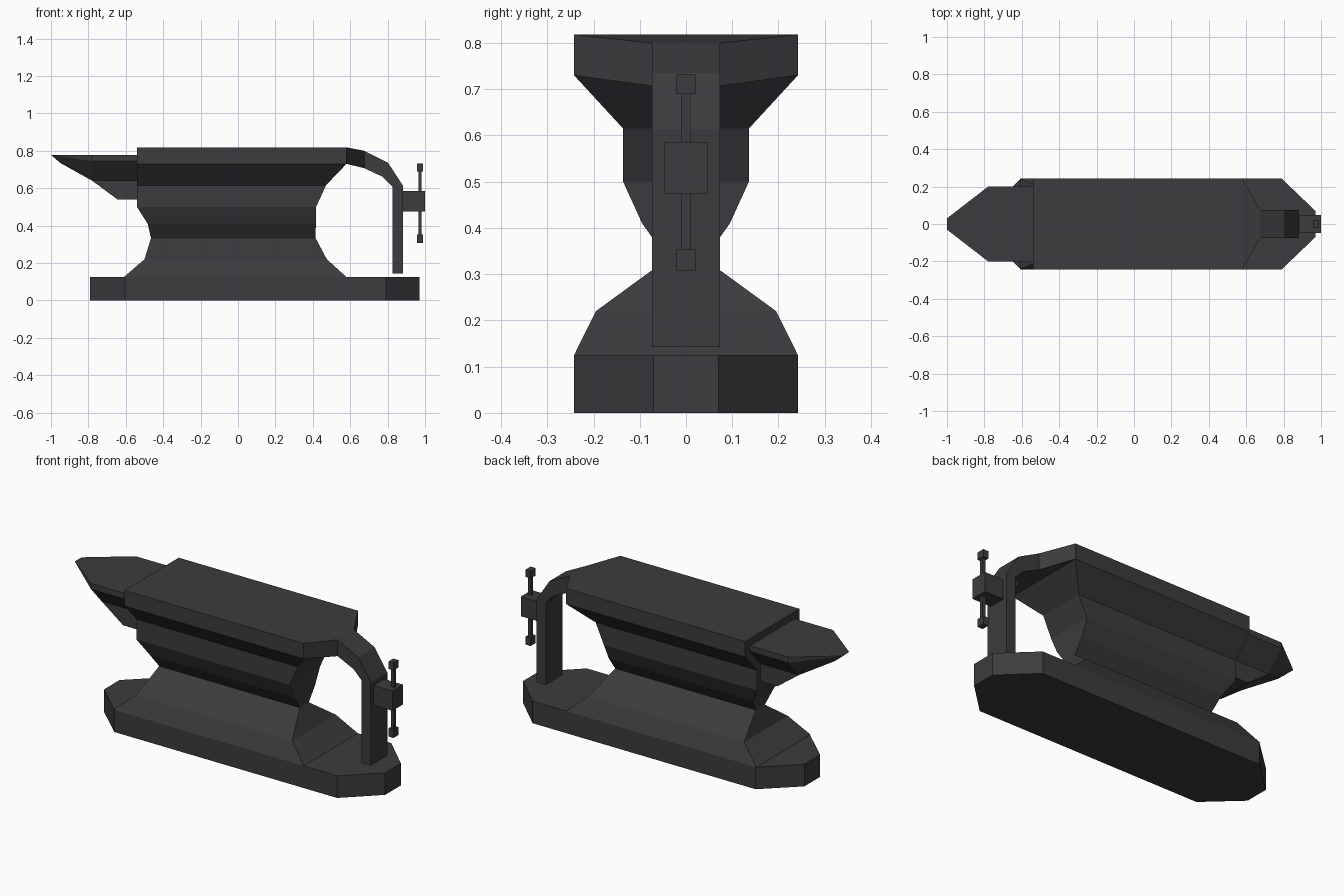
import bpy, bmesh

if "Cube" in bpy.data.objects:
    bpy.data.objects.remove(bpy.data.objects["Cube"])

mat = bpy.data.materials.new("dark_iron")
mat.diffuse_color = (0.045, 0.043, 0.047, 1)
mat.use_nodes = True
mat.node_tree.nodes["Principled BSDF"].inputs["Base Color"].default_value = mat.diffuse_color


def finish(name, bm):
    bmesh.ops.recalc_face_normals(bm, faces=bm.faces)
    me = bpy.data.meshes.new(name)
    bm.to_mesh(me)
    bm.free()
    me.materials.append(mat)
    ob = bpy.data.objects.new(name, me)
    bpy.context.collection.objects.link(ob)
    return ob


def loft(name, rings):
    """Skin a row of matching closed rings and cap both ends."""
    bm = bmesh.new()
    vs = [[bm.verts.new(p) for p in r] for r in rings]
    n = len(rings[0])
    for a, b in zip(vs, vs[1:]):
        for i in range(n):
            j = (i + 1) % n
            bm.faces.new((a[i], a[j], b[j], b[i]))
    bm.faces.new(vs[0])
    bm.faces.new(vs[-1])
    return finish(name, bm)


def hull(name, half):
    """Convex solid from points mirrored across y = 0."""
    bm = bmesh.new()
    for x, y, z in half:
        bm.verts.new((x, y, z))
        bm.verts.new((x, -y, z))
    bmesh.ops.convex_hull(bm, input=bm.verts)
    bmesh.ops.dissolve_limit(bm, angle_limit=0.01, verts=bm.verts, edges=bm.edges)
    return finish(name, bm)


def rect(x0, x1, y, z):
    return [(x0, -y, z), (x1, -y, z), (x1, y, z), (x0, y, z)]


def box(name, x0, x1, y, z0, z1):
    return loft(name, [rect(x0, x1, y, z0), rect(x0, x1, y, z1)])


# Base plate with chamfered ends
plan = [(-0.79, -0.07), (-0.605, -0.242), (0.79, -0.242), (0.97, -0.07)]
plan += [(x, -y) for x, y in reversed(plan)]
loft("base", [[(x, y, z) for x, y in plan] for z in (0, 0.125)])

# Waisted body: x start, x end, half width, height
body = [(-0.61, 0.58, 0.242, 0.125), (-0.50, 0.475, 0.195, 0.22),
        (-0.465, 0.415, 0.04, 0.333), (-0.483, 0.416, 0.095, 0.41),
        (-0.54, 0.418, 0.136, 0.5), (-0.54, 0.47, 0.136, 0.615),
        (-0.54, 0.58, 0.242, 0.73), (-0.54, 0.58, 0.242, 0.818)]
loft("body", [rect(*s) for s in body])

# Horn: pointed upper part and the narrow keel beneath
hull("horn", [(-0.54, 0.2, 0.778), (-0.54, 0.2, 0.745), (-0.54, 0.105, 0.64),
              (-0.78, 0.2, 0.778), (-0.78, 0.2, 0.745), (-0.78, 0.105, 0.64),
              (-1.0, 0.03, 0.778), (-0.95, 0.03, 0.735)])
hull("horn_keel", [(-0.53, 0.105, 0.64), (-0.53, 0.105, 0.54),
                   (-0.78, 0.105, 0.64), (-0.645, 0.105, 0.54)])

# Curved arm: outer x, z, inner x, z, half width
arm = [(0.58, 0.818, 0.58, 0.73, 0.242), (0.675, 0.80, 0.675, 0.707, 0.074),
       (0.803, 0.735, 0.775, 0.66, 0.074), (0.882, 0.613, 0.825, 0.61, 0.074),
       (0.882, 0.143, 0.825, 0.143, 0.074)]
loft("arm", [[(a, -y, b), (a, y, b), (c, y, d), (c, -y, d)]
             for a, b, c, d, y in arm])

# Vise screw block and its handle
box("screw_block", 0.88, 1.0, 0.048, 0.475, 0.586)
box("handle_rod", 0.964, 0.982, 0.01, 0.33, 0.71)
for name, z0, z1 in (("handle_end_low", 0.308, 0.353), ("handle_end_high", 0.69, 0.732)):
    box(name, 0.956, 0.988, 0.022, z0, z1)
